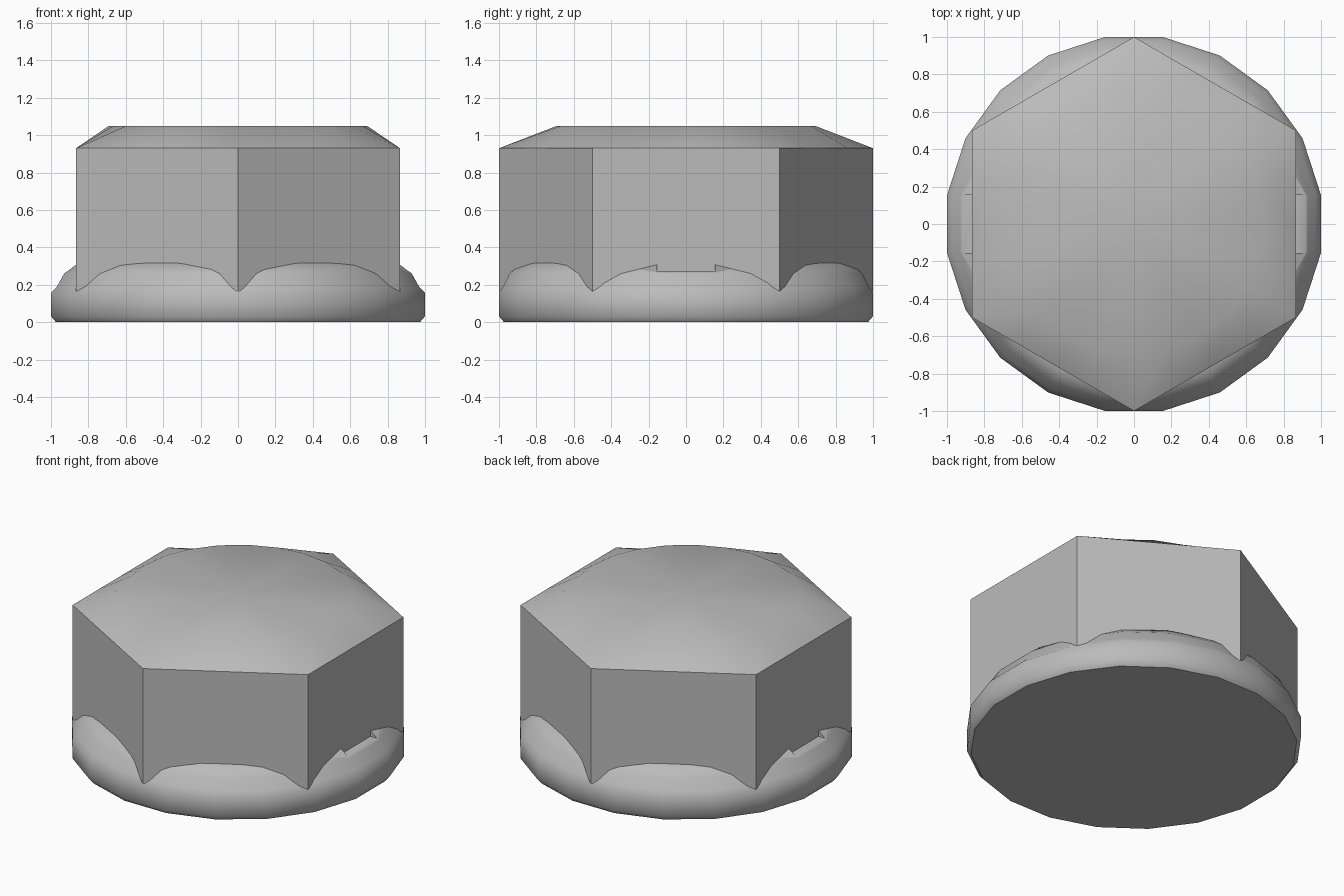
import bpy, bmesh, math

cube = bpy.data.objects.get("Cube")
if cube:
    bpy.data.objects.remove(cube, do_unlink=True)

steel = bpy.data.materials.new("grey_steel")
steel.use_nodes = True
grey = (0.5, 0.5, 0.5, 1)
steel.diffuse_color = grey
steel.node_tree.nodes["Principled BSDF"].inputs["Base Color"].default_value = grey


def loft(name, sides, start, levels):
    """Stack rings given as (z, radius function, x stretch); fan both ends."""
    bm = bmesh.new()
    rings = []
    for z, radius, stretch in levels:
        ring = []
        for i in range(sides):
            a = start + math.tau * i / sides
            r = radius(a)
            ring.append(bm.verts.new((r * math.cos(a) * stretch, r * math.sin(a), z)))
        rings.append(ring)
    for low, high in zip(rings, rings[1:]):
        for i in range(sides):
            j = (i + 1) % sides
            bm.faces.new((low[i], low[j], high[j], high[i]))
    for ring, z in ((rings[0], levels[0][0]), (rings[-1], levels[-1][0])):
        hub = bm.verts.new((0, 0, z))
        for i in range(sides):
            bm.faces.new((ring[i], ring[(i + 1) % sides], hub))
    bmesh.ops.recalc_face_normals(bm, faces=bm.faces)
    mesh = bpy.data.meshes.new(name)
    bm.to_mesh(mesh)
    bm.free()
    obj = bpy.data.objects.new(name, mesh)
    bpy.context.collection.objects.link(obj)
    mesh.materials.append(steel)
    return obj


def hexagon(a):
    # Corners on the y axis, flats facing x
    return math.cos(math.pi / 6) / math.cos((a + math.pi / 6) % (math.pi / 3) - math.pi / 6)


def circle(r):
    return lambda a: r


def finish(obj, angle):
    bpy.ops.object.select_all(action="DESELECT")
    obj.select_set(True)
    bpy.context.view_layer.objects.active = obj
    bpy.ops.object.shade_smooth_by_angle(angle=math.radians(angle))


# Hexagonal head with a bevel running up to a round top
head = loft("hex_head", 24, 0, [
    (0.165, hexagon, 1), (0.93, hexagon, 1), (1.05, circle(0.69), 1)])

# Rounded twenty-sided flange, slightly narrower across x at its shoulder
profile = [(0, 0.985, 1), (0.03, 1.011, 1), (0.16, 1.011, 1), (0.19, 0.99, 0.99),
           (0.26, 0.955, 0.985), (0.315, 0.89, 0.98), (0.32, 0.8, 0.98)]
flange = loft("flange", 20, math.radians(9),
              [(z, circle(r), s) for z, r, s in profile])

# Shallow flat notches where the flange meets the two x flats
for side in (-1, 1):
    bpy.ops.mesh.primitive_cube_add(size=1, location=(side * 0.915, 0, 0.37))
    cutter = bpy.context.object
    cutter.name = "notch_cutter"
    cutter.scale = (0.12, 0.31, 0.2)
    cutter.hide_render = True
    notch = flange.modifiers.new("notch", "BOOLEAN")
    notch.operation = "DIFFERENCE"
    notch.solver = "EXACT"
    notch.object = cutter
    bpy.context.view_layer.objects.active = flange
    bpy.ops.object.modifier_apply(modifier=notch.name)
    bpy.data.objects.remove(cutter, do_unlink=True)

finish(head, 42)
finish(flange, 45)
